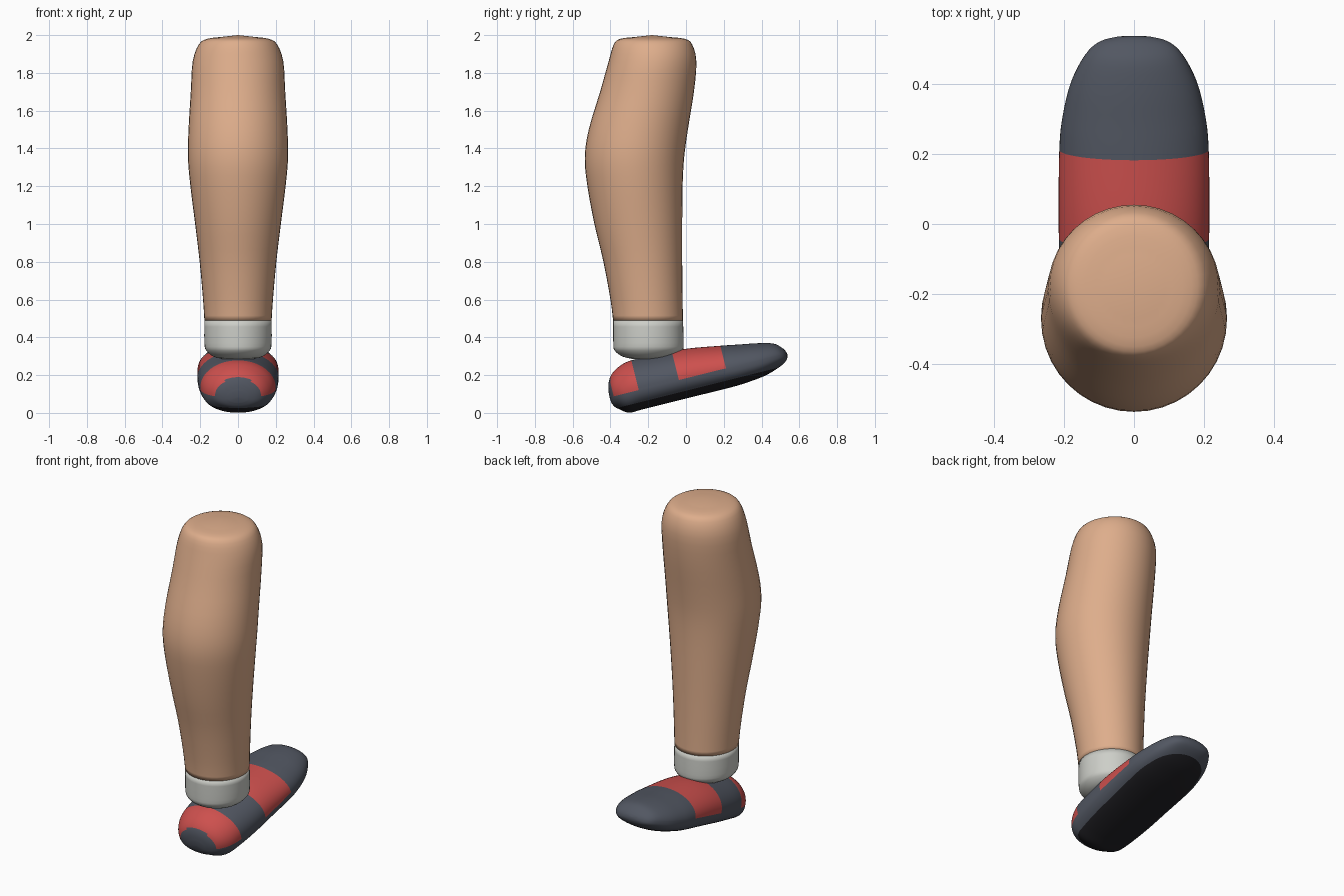
import bpy, bmesh, math
from mathutils import Matrix, Vector

cube = bpy.data.objects.get("Cube")
if cube:
    bpy.data.objects.remove(cube)


def material(name, rgb):
    m = bpy.data.materials.new(name)
    m.use_nodes = True
    m.diffuse_color = (*rgb, 1)
    m.node_tree.nodes["Principled BSDF"].inputs["Base Color"].default_value = (*rgb, 1)
    return m


skin = material("skin", (0.73, 0.42, 0.26))
knit = material("sock grey", (0.61, 0.62, 0.58))
slate = material("slate", (0.084, 0.095, 0.122))
red = material("red", (0.61, 0.08, 0.075))
black = material("sole black", (0.015, 0.0145, 0.018))


def smooth_rows(rows, steps):
    """Fill in rows between the given ones along a smooth spline."""
    out = []
    for i in range(len(rows) - 1):
        a, b = rows[max(i - 1, 0)], rows[i]
        c, d = rows[i + 1], rows[min(i + 2, len(rows) - 1)]
        for s in range(steps):
            t = s / steps
            out.append([q + t * (r - p) / 2 + t * t * (2 * p - 5 * q + 4 * r - e) / 2
                        + t ** 3 * (3 * q - p - 3 * r + e) / 2
                        for p, q, r, e in zip(a, b, c, d)])
    return out + [list(rows[-1])]


def loft(rings, start, end):
    """Skin a list of closed rings and close both ends with fans."""
    bm = bmesh.new()
    loops = [[bm.verts.new(p) for p in ring] for ring in rings]
    n = len(loops[0])
    for low, high in zip(loops, loops[1:]):
        for i in range(n):
            j = (i + 1) % n
            bm.faces.new((low[i], low[j], high[j], high[i]))
    for tip, loop in ((start, loops[0]), (end, loops[-1])):
        v = bm.verts.new(tip)
        for i in range(n):
            bm.faces.new((loop[i], loop[(i + 1) % n], v))
    bmesh.ops.recalc_face_normals(bm, faces=bm.faces)
    return bm


def finish(bm, name, mats):
    for f in bm.faces:
        f.smooth = True
    me = bpy.data.meshes.new(name)
    bm.to_mesh(me)
    bm.free()
    for m in mats:
        me.materials.append(m)
    ob = bpy.data.objects.new(name, me)
    bpy.context.collection.objects.link(ob)
    return ob


def limb(name, rows, start, end, mat, steps=3, sides=40):
    """Upright tube from rows of height, back y, front y and half width."""
    rings = []
    for z, y0, y1, w in smooth_rows(rows, steps):
        angles = [2 * math.pi * i / sides for i in range(sides)]
        rings.append([(w * math.cos(a), (y0 + y1) / 2 + (y1 - y0) / 2 * math.sin(a), z)
                      for a in angles])
    return finish(loft(rings, start, end), name, [mat])


# Lower leg with a full calf and rounded top
limb("lower_leg", [
    (0.49, -0.386, -0.016, 0.178), (0.6, -0.40, -0.018, 0.185), (0.8, -0.437, -0.02, 0.203),
    (1.0, -0.485, -0.02, 0.227), (1.2, -0.522, -0.018, 0.252), (1.35, -0.536, -0.01, 0.265),
    (1.5, -0.515, 0.01, 0.262), (1.7, -0.455, 0.042, 0.25), (1.86, -0.41, 0.055, 0.24),
    (1.95, -0.383, 0.033, 0.208), (1.98, -0.35, -0.005, 0.165), (1.99, -0.27, -0.09, 0.09),
], (0, -0.2, 0.49), (0, -0.18, 2.0), skin)

# Ankle sock
limb("sock", [
    (0.285, -0.28, -0.12, 0.08), (0.298, -0.335, -0.07, 0.13), (0.33, -0.378, -0.02, 0.168),
    (0.37, -0.385, -0.012, 0.178), (0.49, -0.386, -0.016, 0.178),
], (0, -0.2, 0.283), (0, -0.2, 0.49), knit)

# Shoe: rows of length position, half width, bottom and top
shoe_rows = [
    (-0.389, 0.05, 0.075, 0.135), (-0.378, 0.10, 0.05, 0.178), (-0.355, 0.14, 0.03, 0.216),
    (-0.31, 0.175, 0.0, 0.247), (-0.24, 0.198, 0, 0.266), (-0.10, 0.212, 0, 0.262),
    (0.06, 0.215, 0, 0.256), (0.25, 0.213, 0, 0.226), (0.345, 0.203, 0.005, 0.209),
    (0.44, 0.18, 0.017, 0.192), (0.52, 0.14, 0.042, 0.17), (0.558, 0.10, 0.062, 0.138),
    (0.573, 0.05, 0.08, 0.115)]


def shoe_ring(u, w, bottom, top, sides=64):
    mid = bottom + (top - bottom) * 0.45
    ring = []
    for i in range(sides):
        a = 2 * math.pi * i / sides
        c, s = math.cos(a), math.sin(a)
        if s >= 0:
            v = mid + (top - mid) * s
        else:
            v = mid - (mid - bottom) * abs(s) ** 0.75
        ring.append((w * c, u, v))
    return ring


shoe = loft([shoe_ring(*r) for r in smooth_rows(shoe_rows, 4)],
            (0, -0.391, 0.105), (0, 0.577, 0.098))

# Cut clean colour borders for the bands and the sole
heel_edge, band_back, band_front, band_low, sole_top = -0.232, -0.013, 0.244, 0.104, 0.04
cuts = [((0, u, 0), (0, 1, 0)) for u in (heel_edge, band_back, band_front)]
cuts += [((0, 0, v), (0, 0, 1)) for v in (band_low, sole_top)]
for co, no in cuts:
    bmesh.ops.bisect_plane(shoe, geom=shoe.verts[:] + shoe.edges[:] + shoe.faces[:],
                           plane_co=co, plane_no=no, dist=1e-5)
tilt = Matrix.Translation(Vector((0, 0, 0.076))) @ Matrix.Rotation(math.radians(14), 4, 'X')
for f in shoe.faces:
    x, u, v = f.calc_center_median()
    z = (tilt @ Vector((x, u, v))).z
    heel_patch = math.hypot(x, z - 0.07) < 0.122
    if v < sole_top:
        f.material_index = 2
    elif v > band_low and (band_back < u < band_front or (u < heel_edge and not heel_patch)):
        f.material_index = 1
bmesh.ops.transform(shoe, matrix=tilt, verts=shoe.verts)
finish(shoe, "shoe", [slate, red, black])
